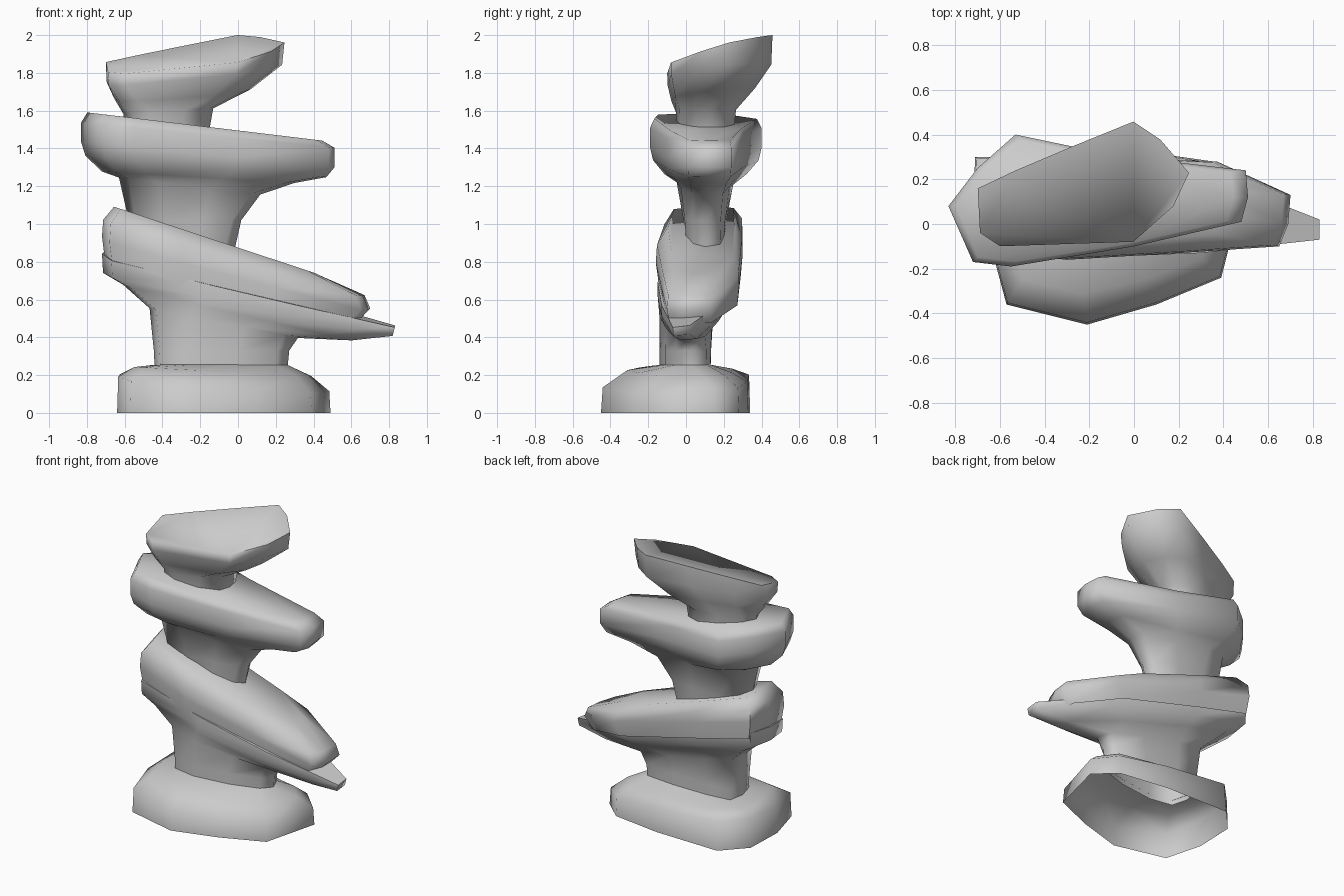
import bpy
import bmesh
import math

default_cube = bpy.data.objects.get("Cube")
if default_cube:
    bpy.data.objects.remove(default_cube, do_unlink=True)

# One matte grey for every stone
stone_grey = bpy.data.materials.new("stone_grey")
stone_grey.use_nodes = True
stone_grey.diffuse_color = (.6, .6, .6, 1)
shader = stone_grey.node_tree.nodes["Principled BSDF"]
shader.inputs["Base Color"].default_value = stone_grey.diffuse_color
shader.inputs["Roughness"].default_value = .8


def ring(inner, outer, blend, height, slope_x=0, slope_y=0):
    """Ring between two matching outlines, laid on a tilted plane."""
    points = []
    for (ax, ay), (bx, by) in zip(inner, outer):
        x = ax + (bx - ax) * blend
        y = ay + (by - ay) * blend
        points.append((x, y, height + slope_x * x + slope_y * y))
    return points


def build_stone(name, inner, outer, levels, cap_top=True, crease=80):
    """Loft a stone upward through its levels and close the top."""
    bm = bmesh.new()
    rings = [[bm.verts.new(p) for p in ring(inner, outer, *level)]
             for level in levels]
    for low, high in zip(rings, rings[1:]):
        for i in range(len(low)):
            j = (i + 1) % len(low)
            bm.faces.new((low[i], low[j], high[j], high[i]))
    if cap_top:
        bm.faces.new(rings[-1])
    mesh = bpy.data.meshes.new(name)
    bm.to_mesh(mesh)
    bm.free()
    mesh.materials.append(stone_grey)
    stone = bpy.data.objects.new(name, mesh)
    bpy.context.scene.collection.objects.link(stone)
    bpy.ops.object.select_all(action="DESELECT")
    stone.select_set(True)
    bpy.context.view_layer.objects.active = stone
    bpy.ops.object.shade_smooth_by_angle(angle=math.radians(crease))


# Outlines run counter-clockwise from the -x end, all with matching points
base_foot = [(-.64, -.1), (-.57, -.36), (-.21, -.45), (.1, -.36), (.39, -.24),
             (.49, .15), (.35, .28), (0, .33), (-.48, .34), (-.63, .18)]
low_neck = [(-.44, 0), (-.41, -.11), (-.25, -.14), (0, -.11), (.2, -.05),
            (.26, .02), (.22, .11), (0, .13), (-.25, .13), (-.42, .11)]
shelf_rim = [(-.72, .08), (-.67, -.12), (-.2, -.15), (.3, -.13), (.65, -.09),
             (.83, -.07), (.83, .02), (.37, .2), (-.3, .27), (-.7, .28)]
slab_rim = [(-.72, .1), (-.68, -.12), (-.3, -.16), (.2, -.13), (.65, -.1),
            (.69, 0), (.7, .13), (.37, .28), (-.3, .3), (-.71, .3)]
mid_neck = [(-.56, .1), (-.53, .02), (-.38, 0), (-.2, 0), (-.07, .04),
            (-.02, .1), (-.06, .18), (-.2, .2), (-.38, .2), (-.53, .18)]
mid_rim = [(-.83, .08), (-.72, -.17), (-.55, -.19), (0, -.1), (.48, .01),
           (.51, .12), (.5, .24), (-.1, .31), (-.53, .4), (-.7, .25)]
top_neck = [(-.6, .08), (-.55, -.02), (-.45, -.05), (-.3, -.03), (-.18, .04),
            (-.16, .12), (-.17, .2), (-.28, .25), (-.42, .23), (-.55, .16)]
cap_rim = [(-.7, .16), (-.69, -.04), (-.6, -.1), (0, -.08), (.18, .08),
           (.25, .23), (.12, .38), (0, .46), (-.27, .35), (-.53, .24)]

# Base stone, hollow underneath, sloping down toward the +x end
build_stone("base_stone", low_neck, base_foot,
            [(1, 0), (.97, .145, -.08, .06), (.55, .215, -.05),
             (0, .255)], cap_top=False)

# Lower slab: neck and projecting shelf, then the thicker layer on top
build_stone("lower_slab_shelf", low_neck, shelf_rim,
            [(0, .22), (.02, .33), (.1, .46, -.2), (.6, .53, -.24, .05),
             (.98, .585, -.21, .08), (1, .66, -.24, .12)])
build_stone("lower_slab_top", mid_neck, slab_rim,
            [(.9, .62, -.25, .1), (1, .73, -.27, .1),
             (.96, .81, -.29, .06), (.6, .875, -.33)])

# Middle slab, flaring out of its narrow neck
build_stone("middle_slab", mid_neck, mid_rim,
            [(0, .85, -.3), (.07, 1.02), (.26, 1.17, -.12),
             (.6, 1.235, -.06), (.92, 1.29, -.09), (1, 1.35, -.1),
             (1, 1.455, -.1), (.88, 1.495, -.12)])

# Cap stone, rising toward the back
build_stone("cap_stone", top_neck, cap_rim,
            [(0, 1.45), (.07, 1.62, .06), (.55, 1.69, .06, .1),
             (.96, 1.8, .09, .1), (.99, 1.877, .09, .27)])
